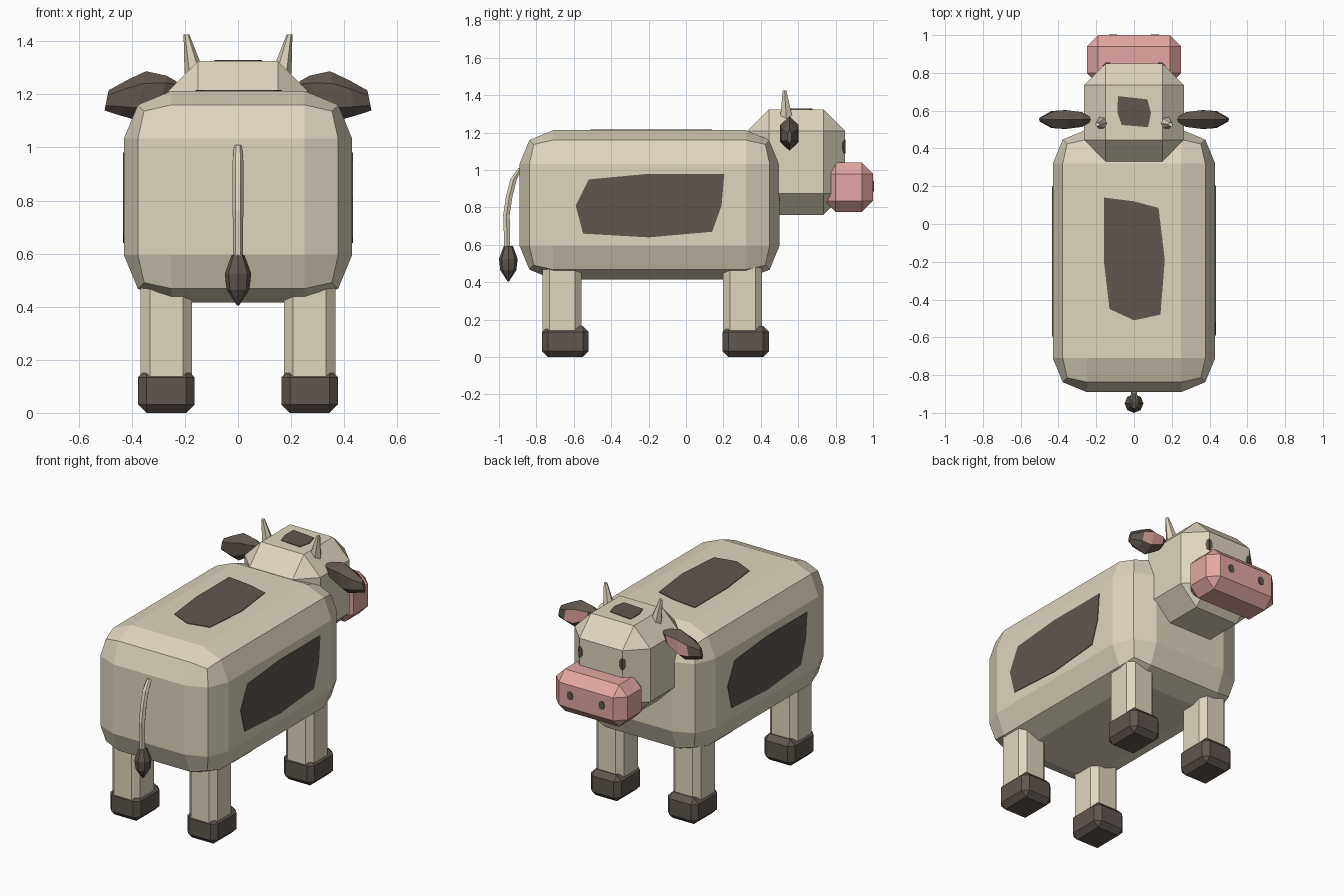
import bpy, bmesh, math
from mathutils import Vector

if "Cube" in bpy.data.objects:
    bpy.data.objects.remove(bpy.data.objects["Cube"])


def material(name, rgb):
    m = bpy.data.materials.new(name)
    m.diffuse_color = (*rgb, 1)
    m.use_nodes = True
    m.node_tree.nodes["Principled BSDF"].inputs["Base Color"].default_value = m.diffuse_color
    return m


CREAM = material("cream hide", (0.74, 0.67, 0.52))
BROWN = material("dark brown", (0.118, 0.093, 0.078))
PINK = material("pink skin", (0.77, 0.39, 0.36))


def finish(name, bm, *mats):
    bmesh.ops.recalc_face_normals(bm, faces=bm.faces[:])
    me = bpy.data.meshes.new(name)
    bm.to_mesh(me)
    bm.free()
    for m in mats:
        me.materials.append(m)
    ob = bpy.data.objects.new(name, me)
    bpy.context.collection.objects.link(ob)
    return ob


def box(name, lo, hi, mat, bevel, segments=1, upright_only=False):
    """Box between two corners with bevelled edges."""
    lo, hi = Vector(lo), Vector(hi)
    bm = bmesh.new()
    bmesh.ops.create_cube(bm, size=1)
    for v in bm.verts:
        v.co = (lo + hi) / 2 + v.co * (hi - lo)
    edges = [e for e in bm.edges if not upright_only
             or abs(e.verts[0].co.z - e.verts[1].co.z) > 0.01]
    bmesh.ops.bevel(bm, geom=edges, offset=bevel, segments=segments,
                    profile=0.5, affect='EDGES')
    return finish(name, bm, mat)


def plate(name, points, normal, mat):
    """Thin marking lying on a flat face."""
    n = Vector(normal).normalized()
    bm = bmesh.new()
    f = bm.faces.new([bm.verts.new(Vector(p) - n * 0.004) for p in points])
    r = bmesh.ops.extrude_face_region(bm, geom=[f])
    bmesh.ops.translate(bm, vec=n * 0.008,
                        verts=[g for g in r["geom"] if isinstance(g, bmesh.types.BMVert)])
    return finish(name, bm, mat)


def loft(bm, rings):
    """Skin closed rings of equal count and cap both ends."""
    vs = [[bm.verts.new(p) for p in ring] for ring in rings]
    n = len(vs[0])
    for a, b in zip(vs, vs[1:]):
        for i in range(n):
            j = (i + 1) % n
            bm.faces.new((a[i], a[j], b[j], b[i]))
    bm.faces.new(vs[0])
    bm.faces.new(vs[-1])


def circle(c, r, n):
    return [(c[0] + r * math.cos(math.tau * i / n),
             c[1] + r * math.sin(math.tau * i / n), c[2]) for i in range(n)]


# Body, head and muzzle
box("body", (-0.43, -0.89, 0.415), (0.43, 0.50, 1.213), CREAM, 0.18, 2)
box("head", (-0.265, 0.33, 0.76), (0.265, 0.85, 1.325), CREAM, 0.115)
box("muzzle", (-0.25, 0.74, 0.775), (0.25, 1.0, 1.04), PINK, 0.06)

# Legs with hooves
for sx, side in ((-1, "left"), (1, "right")):
    for y, end in ((-0.77, "rear"), (0.195, "front")):
        x = 0.27 * sx
        box(f"{end}_{side}_leg", (x - 0.097, y + 0.004, 0.05), (x + 0.097, y + 0.212, 0.55),
            CREAM, 0.035, upright_only=True)
        box(f"{end}_{side}_hoof", (x - 0.107, y, 0), (x + 0.107, y + 0.25, 0.165), BROWN, 0.032)

# Hide patches: the left flank is the right one turned half round the body
flank = [(-0.59, 0.81), (-0.52, 0.95), (-0.20, 0.98), (0.205, 0.98),
         (0.19, 0.81), (0.14, 0.67), (-0.20, 0.64), (-0.55, 0.66)]
plate("right_flank_patch", [(0.43, y, z) for y, z in flank], (1, 0, 0), BROWN)
plate("left_flank_patch", [(-0.43, -0.39 - y, z) for y, z in flank], (-1, 0, 0), BROWN)
back = [(-0.16, 0.14), (0.0, 0.12), (0.13, 0.085), (0.163, -0.19),
        (0.14, -0.48), (0.0, -0.51), (-0.13, -0.45), (-0.16, -0.19)]
plate("back_patch", [(x, y, 1.213) for x, y in back], (0, 0, 1), BROWN)
brow = [(-0.085, 0.677), (0.07, 0.66), (0.09, 0.59),
        (0.075, 0.513), (-0.065, 0.524), (-0.088, 0.59)]
plate("head_patch", [(x, y, 1.325) for x, y in brow], (0, 0, 1), BROWN)

for s, side in ((-1, "left"), (1, "right")):
    # Nostril
    plate(f"{side}_nostril",
          [(s * 0.111 + 0.021 * math.cos(a), 1.0, 0.913 + 0.028 * math.sin(a))
           for a in (math.tau * i / 8 for i in range(8))], (0, 1, 0), BROWN)

    # Eye, folded over the edge between the face and its chamfer
    arc = [math.pi * (i / 6 - 0.5) for i in range(7)]
    plate(f"{side}_eye_front",
          [(s * (0.15 - 0.022 * math.cos(a)), 0.85, 1.125 + 0.037 * math.sin(a)) for a in arc],
          (0, 1, 0), BROWN)
    plate(f"{side}_eye_side",
          [(s * (0.15 + 0.015 * math.cos(a)), 0.85 - 0.015 * math.cos(a),
            1.125 + 0.037 * math.sin(a)) for a in arc], (s, 1, 0), BROWN)

    # Horn
    bm = bmesh.new()
    loft(bm, [circle((s * x, y, z), r, 6) for x, y, z, r in
              ((0.155, 0.54, 1.22, 0.042), (0.168, 0.535, 1.30, 0.034),
               (0.194, 0.527, 1.425, 0.011))])
    finish(f"{side}_horn", bm, CREAM)

    # Ear: flattened leaf, pink on its forward face
    bm = bmesh.new()
    rings = []
    for x, z, h, d in ((0.235, 1.228, 0.02, 0.015), (0.28, 1.215, 0.055, 0.045),
                       (0.365, 1.195, 0.092, 0.057), (0.43, 1.187, 0.067, 0.052),
                       (0.495, 1.177, 0.038, 0.012)):
        ring = []
        for i in range(6):
            a = math.tau * i / 6
            dz = h * math.cos(a)
            ring.append((s * (x - 0.2 * dz), 0.553 + d * math.sin(a), z + dz))
        rings.append(ring)
    loft(bm, rings)
    ear = finish(f"{side}_ear", bm, BROWN, PINK)
    for p in ear.data.polygons:
        p.material_index = int(p.normal.y > 0.9)

# Tail and tuft
bm = bmesh.new()
loft(bm, [circle((0, y, z), r, 6) for y, z, r in
          ((-0.885, 1.01, 0.014), (-0.922, 0.95, 0.02), (-0.945, 0.86, 0.02),
           (-0.96, 0.76, 0.02), (-0.955, 0.56, 0.018))])
finish("tail", bm, CREAM)
bm = bmesh.new()
loft(bm, [circle((0, -0.95, z), r, 8) for z, r in
          ((0.595, 0.024), (0.525, 0.05), (0.465, 0.043), (0.405, 0.004))])
finish("tail_tuft", bm, BROWN)
